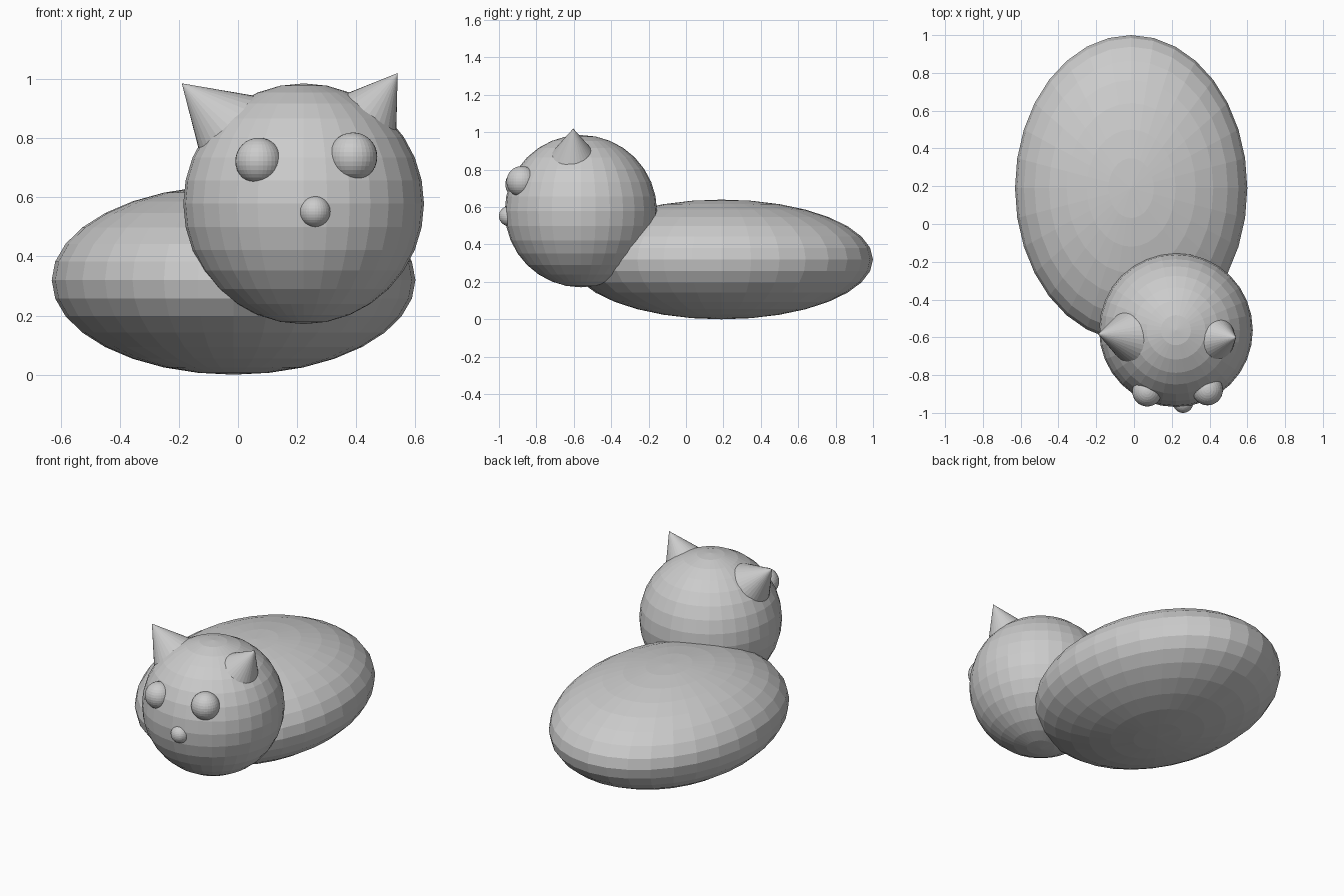
import bpy
from mathutils import Vector

if "Cube" in bpy.data.objects:
    bpy.data.objects.remove(bpy.data.objects["Cube"])


def ball(name, centre, radii):
    bpy.ops.mesh.primitive_uv_sphere_add(segments=32, ring_count=16, radius=1, location=centre)
    ob = bpy.context.object
    ob.name = name
    ob.scale = radii
    return ob


def ear(name, tip, direction, radius, depth):
    # cone with its tip at the given point, base buried in the head
    d = Vector(direction).normalized()
    bpy.ops.mesh.primitive_cone_add(vertices=32, radius1=radius, radius2=0, depth=depth,
                                    location=Vector(tip) + d * depth / 2)
    ob = bpy.context.object
    ob.name = name
    ob.rotation_mode = 'QUATERNION'
    ob.rotation_quaternion = Vector((0, 0, 1)).rotation_difference(-d)
    return ob


# body and head
ball("body", (-0.015, 0.19, 0.32), (0.615, 0.81, 0.32))
ball("head", (0.222, -0.562, 0.578), (0.407, 0.407, 0.407))

# eyes and nose
ball("eye_left", (0.07, -0.887, 0.722), (0.079, 0.079, 0.079))
ball("eye_right", (0.389, -0.878, 0.737), (0.082, 0.082, 0.082))
ball("nose", (0.26, -0.947, 0.552), (0.053, 0.053, 0.053))

# ears
ear("ear_left", (-0.19, -0.583, 0.985), (0.736, -0.03, -0.677), 0.162, 0.25)
ear("ear_right", (0.54, -0.603, 1.02), (-0.57, 0.0, -0.82), 0.165, 0.25)
